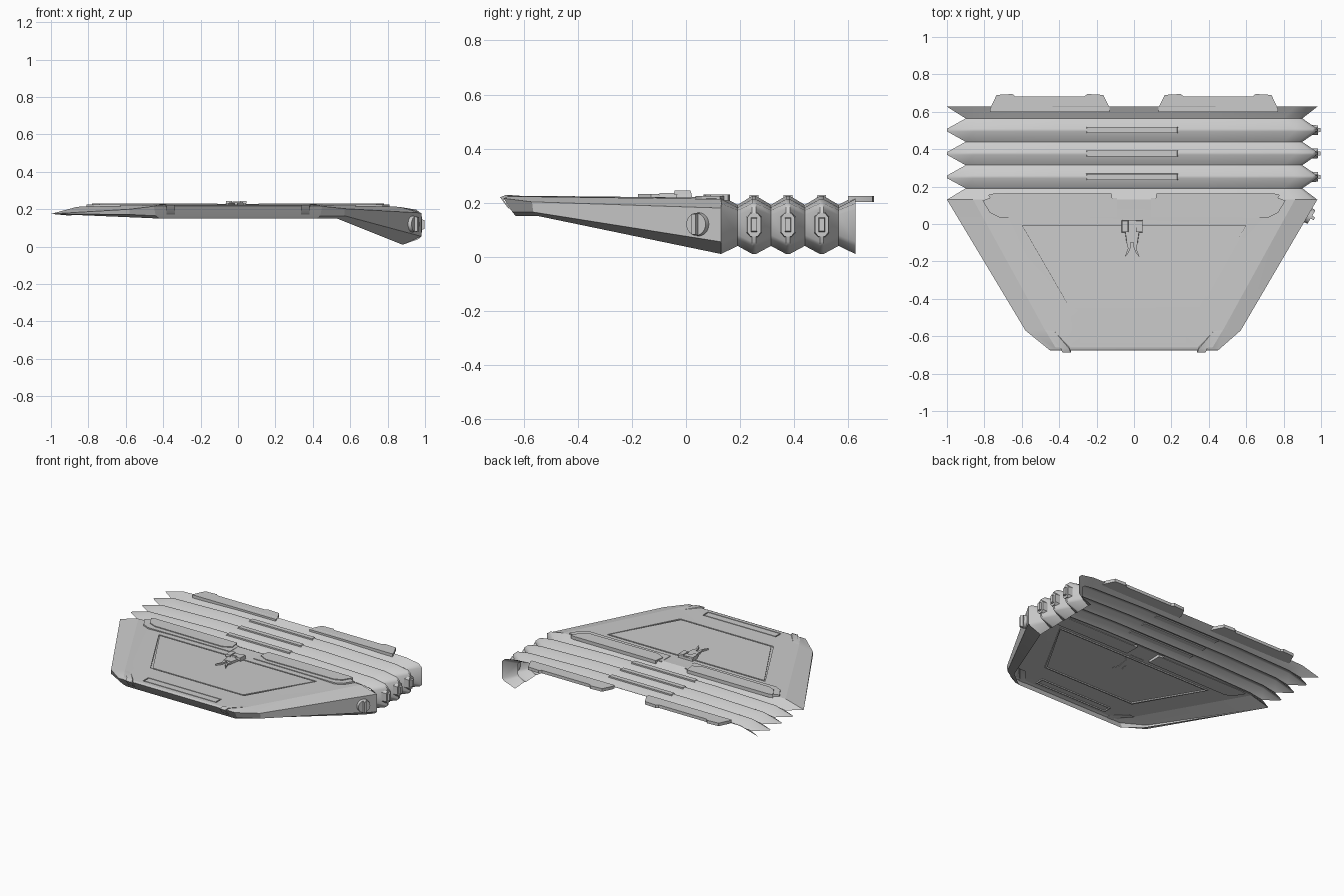
import bpy, bmesh, math
from mathutils import Vector, Matrix

if "Cube" in bpy.data.objects:
    bpy.data.objects.remove(bpy.data.objects["Cube"])


def finish(name, bm, angle=30):
    bmesh.ops.remove_doubles(bm, verts=bm.verts, dist=1e-5)
    me = bpy.data.meshes.new(name)
    bm.to_mesh(me)
    bm.free()
    ob = bpy.data.objects.new(name, me)
    bpy.context.collection.objects.link(ob)
    bpy.ops.object.select_all(action='DESELECT')
    ob.select_set(True)
    bpy.context.view_layer.objects.active = ob
    bpy.ops.object.shade_smooth_by_angle(angle=math.radians(angle))
    return ob


def loft(bm, rows, closed=False):
    vs = [[bm.verts.new(p) for p in r] for r in rows]
    n = len(rows[0])
    for a, b in zip(vs, vs[1:]):
        for i in range(n if closed else n - 1):
            j = (i + 1) % n
            bm.faces.new((a[i], a[j], b[j], b[i]))
    return vs


def prism(name, outline, z0, z1, matrix=None, taper=1.0):
    bm = bmesh.new()
    c = sum((Vector(p) for p in outline), Vector((0, 0))) / len(outline)
    low = [(x, y, z0) for x, y in outline]
    top = [(c.x + (x - c.x) * taper, c.y + (y - c.y) * taper, z1) for x, y in outline]
    vs = loft(bm, [low, top], True)
    bm.faces.new(vs[0][::-1])
    bm.faces.new(vs[1])
    bmesh.ops.recalc_face_normals(bm, faces=bm.faces)
    if matrix:
        bm.transform(matrix)
    return finish(name, bm)


def rect(x0, x1, y0, y1):
    return [(x0, y0), (x1, y0), (x1, y1), (x0, y1)]


def deck_z(x):
    return .224 - max(0, abs(x) - .4) * .024


# Front shell: skirt stations run left, around the front, to the right
stations_top = [(-.86, .13, .213), (-.48, -.56, .222), (-.42, -.66, .223),
                (.42, -.66, .223), (.48, -.56, .222), (.86, .13, .213)]
shoulder = [(-1, .13, .175), (-.58, -.57, .2), (-.45, -.675, .216),
            (.45, -.675, .216), (.57, -.57, .203), (.98, .13, .18)]
lower = [(-1, .13, .175), (-.58, -.57, .172), (-.44, -.642, .165),
         (.44, -.642, .165), (.57, -.565, .165), (.98, .13, .055)]
bottom = [(-1, .13, .175), (-.53, -.55, .155), (-.42, -.63, .15),
          (.42, -.63, .15), (.53, -.545, .15), (.88, .13, .01)]
bm = bmesh.new()
loft(bm, [bottom, lower, shoulder, stations_top])
bmesh.ops.remove_doubles(bm, verts=bm.verts, dist=1e-5)
bmesh.ops.dissolve_degenerate(bm, edges=bm.edges, dist=1e-5)
finish("front_skirt", bm, 25)

# Deck with two outlined panels sunk by a narrow groove
trap = [(-.61, 0), (-.36, -.45), (.36, -.45), (.61, 0)]
slot = [(-.29, -.575), (-.29, -.635), (.275, -.635), (.275, -.575)]
bm = bmesh.new()
edges = []
outer = stations_top + [(.4, .13, .225), (-.4, .13, .225)]
for loop in (outer, [(x, y, deck_z(x)) for x, y in trap],
             [(x, y, deck_z(x)) for x, y in slot]):
    vs = [bm.verts.new(p) for p in loop]
    edges += [bm.edges.new((vs[i], vs[(i + 1) % len(vs)])) for i in range(len(vs))]
bmesh.ops.triangle_fill(bm, edges=edges, use_beauty=True, normal=(0, 0, 1))
for f in bm.faces:
    f.normal_update()
    if f.normal.z < 0:
        f.normal_flip()
for loop, g in ((trap, .009), (slot, .006)):
    c = sum((Vector(p) for p in loop), Vector((0, 0))) / 4
    inner = [(x - math.copysign(g * 1.3, x - c.x), y - math.copysign(g, y - c.y))
             for x, y in loop]
    rows = [[(x, y, deck_z(x) - d) for x, y in l]
            for l, d in ((loop, 0), (loop, .008), (inner, .008), (inner, 0))]
    vs = loft(bm, rows, True)
    bm.faces.new(vs[-1])
finish("front_deck", bm, 25)

# Bellows: alternating ridge and valley sections
ridge = [(-1, .175), (-.86, .213), (-.4, .225), (.4, .225),
         (.86, .213), (.955, .197), (.98, .175), (.98, .055), (.965, .04), (.88, .01)]
valley = [(-.9, .166), (-.8, .182), (-.4, .192), (.4, .192),
          (.8, .182), (.88, .172), (.9, .155), (.9, .08), (.89, .065), (.85, .04)]
peaks = [.13, .252, .377, .502, .627]
rows = []
for k, y in enumerate(peaks):
    ys = [y] if k in (0, 4) else [y - .007, y + .007]
    rows += [[(x, yy, z) for x, z in ridge] for yy in ys]
    if k < 4:
        ym = (y + peaks[k + 1]) / 2
        rows.append([(x, ym, z) for x, z in valley])
bm = bmesh.new()
loft(bm, rows)
finish("bellows", bm, 50)

# Pads on the ridges and clips on the bellows side
clip = [(-.028, -.03), (-.014, -.048), (.014, -.048), (.028, -.03),
        (.028, .03), (.014, .048), (-.014, .048), (-.028, .03)]
for k, y in enumerate(peaks[1:4]):
    prism(f"ridge_pad_{k}", rect(-.26, .24, y - .017, y + .017), .212, .2285, taper=.96)
    m = Matrix.Translation((0, y, .118)) @ Matrix(((0, 0, 1, 0), (1, 0, 0, 0),
                                                    (0, 1, 0, 0), (0, 0, 0, 1)))
    prism(f"side_clip_{k}", clip, .945, .985, m, .9)
    prism(f"side_clip_bar_{k}", rect(-.012, .012, -.028, .028), .98, .998, m, .85)

# Paired plates, straps and frames mirrored across the centre
for s, side in ((1, "right"), (-1, "left")):
    def mir(pts):
        return [(s * x, y) for x, y in pts]
    prism("rear_plate_" + side, mir([(.13, .6), (.77, .6), (.77, .615), (.735, .69),
          (.65, .695), (.635, .682), (.265, .682), (.25, .695), (.165, .69),
          (.13, .62)]), .203, .224)
    prism("front_plate_base_" + side, mir([(.09, .04), (.72, .035), (.77, .06),
          (.81, .125), (.77, .14), (.09, .14)]), .205, .2255)
    prism("front_plate_" + side, mir([(.17, .065), (.69, .07), (.74, .09), (.78, .155),
          (.75, .163), (.12, .163), (.11, .095)]), .208, .231)
    # Strap folded over the front lip
    bm = bmesh.new()
    path = [(.455, -.565, .222), (.37, -.665, .229), (.36, -.688, .22), (.36, -.66, .182)]
    rows = [[(s * (x - .022), y, z), (s * (x + .022), y, z),
             (s * (x + .022), y + .012, z - .009), (s * (x - .022), y + .012, z - .009)]
            for x, y, z in path]
    vs = loft(bm, rows, True)
    bm.faces.new(vs[0][::-1])
    bm.faces.new(vs[-1])
    bmesh.ops.recalc_face_normals(bm, faces=bm.faces)
    finish("lip_strap_" + side, bm)

# Central latch
prism("latch_base", rect(-.065, .045, -.035, .022), .218, .236, taper=.95)
for i, x in enumerate((-.048, .028)):
    prism(f"latch_jaw_{i}", rect(x - .018, x + .018, -.045, .02), .23, .245, taper=.9)
prism("latch_bridge", rect(-.03, .01, -.02, .015), .23, .241)
prism("latch_tail", [(-.05, -.03), (-.04, -.1), (.02, -.1), (.03, -.03)], .218, .235, taper=.95)
for s in (-1, 1):
    prism("latch_prong", [(-.01 + s * a, b) for a, b in
          ((.008, -.1), (.03, -.1), (.022, -.13), (.04, -.178), (.02, -.155), (.008, -.125))],
          .218, .232)

# Round fastener with a vertical slot bar on the right wall
n = Vector((.86, -.51, 0))
t = Vector((.51, .86, 0))
rot = Matrix((t, Vector((0, 0, 1)), n)).transposed().to_4x4()
m = Matrix.Translation((.935, .045, .12)) @ rot
disc = [(.045 * math.cos(a), .045 * math.sin(a))
        for a in (i * math.tau / 24 for i in range(24))]
prism("fastener_disc", disc, -.02, .016, m, .92)
prism("fastener_bar", rect(-.009, .009, -.042, .042), .01, .034, m, .9)
